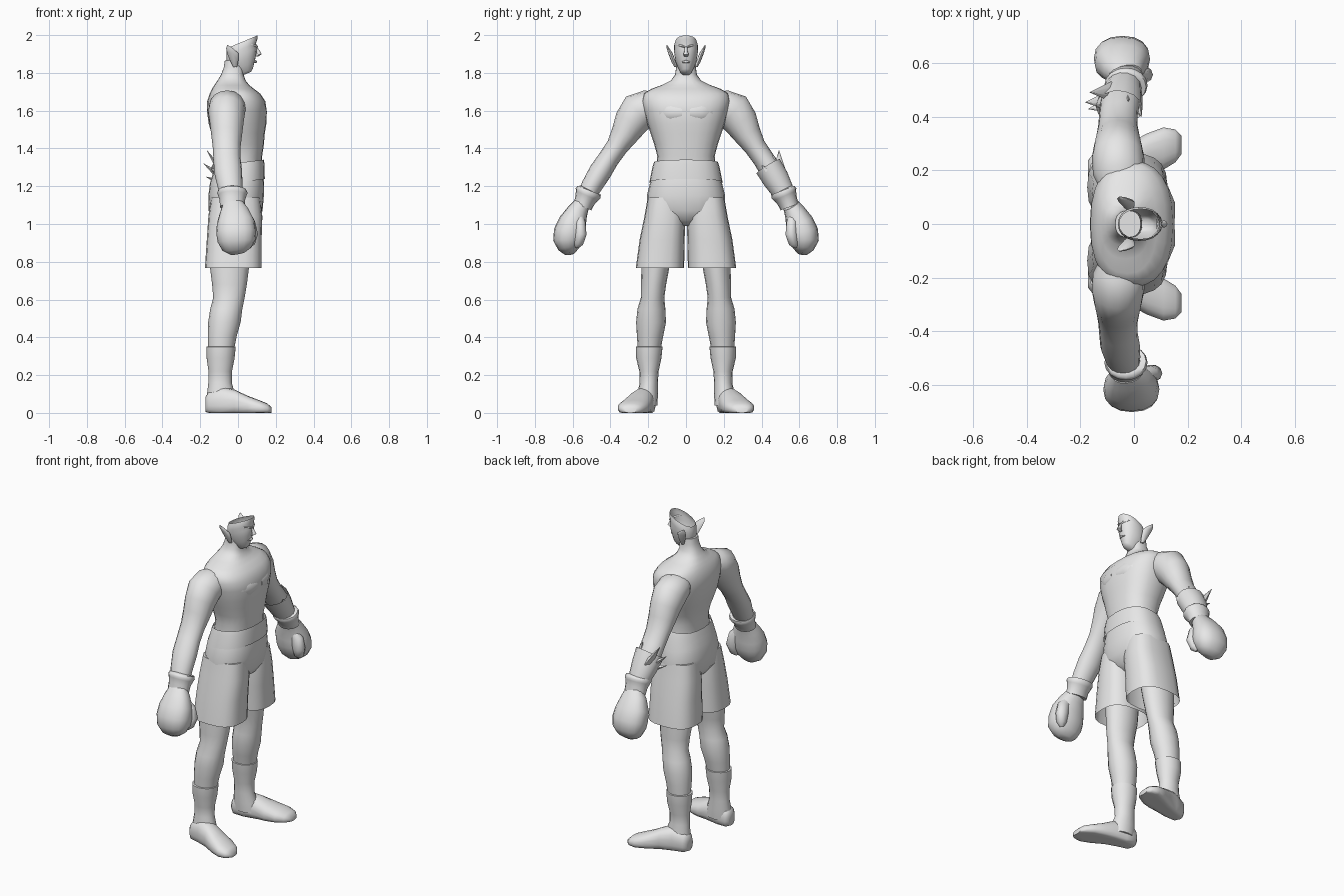
import bpy, bmesh, math
from mathutils import Vector

X, Y, Z = Vector((1, 0, 0)), Vector((0, 1, 0)), Vector((0, 0, 1))
grey = bpy.data.materials.new("light_grey")
grey.diffuse_color = (0.8, 0.8, 0.8, 1)


def loft(name, secs, u=X, t=None, n=16, power=2.0, caps=(True, True), tilt=0, side=1, floor=False):
    """Skin rings (x, y, z, radius_u, radius_v); t fixes the ring normal, otherwise it follows the path."""
    bm = bmesh.new()
    pts = [Vector(s[:3]) for s in secs]
    rings = []
    for i, s in enumerate(secs):
        d = t or (pts[min(i + 1, len(pts) - 1)] - pts[max(i - 1, 0)]).normalized()
        v = d.cross(u).normalized()
        w = v.cross(d).normalized()
        ring = []
        for k in range(n):
            a = 2 * math.pi * k / n
            c, q = math.cos(a), math.sin(a)
            c = math.copysign(abs(c) ** (2 / power), c)
            q = math.copysign(abs(q) ** (2 / power), q)
            p = pts[i] + w * (s[3] * c) + v * (s[4] * q)
            p.z += tilt * (p.x - pts[i].x)
            if floor:
                p.z = max(p.z, 0)
            p.y *= side
            ring.append(bm.verts.new(p))
        rings.append(ring)
    for a, b in zip(rings, rings[1:]):
        for k in range(n):
            bm.faces.new((a[k], a[(k + 1) % n], b[(k + 1) % n], b[k]))
    for r, on in ((rings[0], caps[0]), (rings[-1], caps[1])):
        if on:
            bm.faces.new(r)
    bmesh.ops.recalc_face_normals(bm, faces=bm.faces)
    me = bpy.data.meshes.new(name)
    bm.to_mesh(me)
    bm.free()
    me.shade_smooth()
    me.set_sharp_from_angle(angle=math.radians(50))
    me.materials.append(grey)
    ob = bpy.data.objects.new(name, me)
    bpy.context.collection.objects.link(ob)
    return ob


def body(rows, y=0):
    """Rows of (z, back x, front x, half width) to horizontal rings."""
    return [((a + b) / 2, y, z, (b - a) / 2, w) for z, a, b, w in rows]


# Torso and neck
loft("torso", body([
    (1.20, -.12, .12, .165), (1.28, -.11, .122, .16), (1.36, -.108, .128, .152), (1.42, -.12, .137, .168),
    (1.48, -.14, .142, .188), (1.53, -.155, .150, .205), (1.60, -.165, .152, .225), (1.65, -.163, .145, .235),
    (1.69, -.150, .118, .225), (1.715, -.138, .085, .185), (1.735, -.125, .06, .13),
    (1.76, -.108, .04, .08), (1.79, -.09, .03, .058), (1.83, -.075, .03, .052), (1.865, -.07, .025, .05)]),
    t=Z, n=24, power=2.4)

# Face shell, open behind the hairline
loft("head", body([
    (1.795, .02, .068, .018), (1.805, 0, .078, .030), (1.835, -.03, .088, .044), (1.865, -.05, .096, .056),
    (1.90, -.06, .10, .062), (1.925, -.06, .096, .063), (1.945, -.06, .103, .063),
    (1.965, -.055, .102, .056)]), t=Z, n=20, power=2.2, caps=(True, False), tilt=.42)
loft("nose", [(.093, 0, 1.942, .004, .006), (.107, 0, 1.915, .010, .009), (.112, 0, 1.898, .013, .014),
              (.10, 0, 1.888, .008, .010)], t=Z, n=8)
loft("lips", [(.086, -.022, 1.857, .003, .003), (.093, 0, 1.860, .008, .008), (.086, .022, 1.857, .003, .003)],
     t=Y, n=8)

# Shorts: hips and waistband
loft("shorts_hips", body([
    (1.29, -.125, .125, .172), (1.22, -.148, .138, .190), (1.15, -.157, .137, .207), (1.07, -.155, .13, .205),
    (1.02, -.12, .10, .12), (.99, -.08, .06, .04)]), t=Z, n=24, power=2.4)
loft("waistband", body([(1.22, -.150, .142, .194), (1.30, -.128, .140, .178), (1.325, -.12, .137, .170)]),
     t=Z, n=24, power=2.4, caps=(False, False), tilt=.12)

for s, tag in ((1, "left"), (-1, "right")):
    # Ear and brow
    loft(tag + "_ear", [(-.015, .054, 1.83, .010, .008), (-.02, .068, 1.865, .022, .012),
                        (-.028, .083, 1.905, .030, .012), (-.045, .095, 1.93, .018, .007),
                        (-.055, .101, 1.947, .002, .002)], t=Z, n=8, side=s)
    loft(tag + "_brow", [(.101, .006, 1.937, .006, .005), (.092, .028, 1.945, .007, .006),
                         (.068, .05, 1.948, .004, .003)], t=Y, n=8, side=s)

    # Chest muscle and shoulder blade
    loft(tag + "_pectoral", [(.10, .02, 1.59, .054, .05), (.095, .08, 1.59, .058, .065),
                             (.07, .14, 1.595, .058, .06), (.03, .19, 1.61, .04, .04)], t=Y, n=14, side=s)

    # Arm
    loft(tag + "_arm", [
        (-.05, .13, 1.64, .075, .055), (-.055, .19, 1.625, .098, .088), (-.06, .25, 1.595, .098, .104),
        (-.06, .29, 1.54, .090, .092), (-.06, .325, 1.475, .082, .074), (-.06, .365, 1.41, .074, .058),
        (-.058, .41, 1.345, .072, .056), (-.052, .455, 1.275, .074, .060), (-.042, .50, 1.20, .066, .055),
        (-.033, .535, 1.13, .055, .048)], side=s)

    # Glove: cuff, rolled rim, fist, thumb
    g = -.035 if s > 0 else 0
    loft(tag + "_glove_cuff", [
        (-.03, .512, 1.180, .058, .052), (-.03, .513, 1.178, .075, .066), (-.03, .518, 1.164, .081, .071),
        (-.03, .524, 1.150, .075, .064), (-.03, .535, 1.125, .067, .055), (-.03, .548, 1.09, .066, .050)], side=s)
    loft(tag + "_fist", [
        (-.027, .555, 1.10, .058, .045), (-.02 + g / 2, .575, 1.065, .078, .056), (-.012 + g, .60, 1.01, .100, .074),
        (-.01 + g, .618, .955, .105, .083), (-.008 + g, .625, .91, .100, .078), (-.005 + g, .62, .868, .078, .056),
        (g, .617, .843, .038, .026)], side=s, power=2.3)
    loft(tag + "_thumb", [
        (.02 + g, .565, 1.05, .025, .02), (.055 + g, .56, 1.00, .038, .030), (.068 + g, .558, .945, .038, .033),
        (.06 + g, .57, .90, .030, .028), (.05 + g, .58, .878, .012, .012)], n=10, side=s)

    # Shorts leg, open at the hem
    loft(tag + "_shorts_leg", [
        (-.012, .105, 1.14, .13, .098), (-.014, .112, 1.04, .143, .108), (-.02, .126, .92, .145, .119),
        (-.025, .138, .767, .150, .128)], t=Z, n=20, power=2.7, caps=(True, False), side=s)

    # Bare leg
    loft(tag + "_leg", [
        (-.03, .14, 1.00, .11, .085), (-.04, .155, .86, .108, .08), (-.045, .163, .76, .102, .073),
        (-.045, .172, .68, .092, .067), (-.048, .177, .61, .083, .062), (-.062, .183, .55, .085, .074),
        (-.072, .185, .48, .086, .079), (-.083, .19, .41, .077, .070), (-.09, .195, .33, .068, .060)],
        t=Z, side=s)

    # Boot shaft and foot
    loft(tag + "_boot_shaft", [
        (-.09, .195, .352, .066, .058), (-.09, .195, .350, .078, .071), (-.092, .197, .29, .074, .067),
        (-.094, .196, .22, .062, .051), (-.095, .197, .16, .062, .048), (-.09, .203, .10, .074, .055),
        (-.085, .207, .04, .080, .055)], t=Z, side=s)
    loft(tag + "_foot", [
        (-.172, .208, .045, .04, .03), (-.155, .21, .05, .06, .05), (-.09, .218, .055, .085, .057),
        (-.02, .237, .05, .074, .066), (.05, .262, .035, .056, .078), (.11, .282, .026, .042, .080),
        (.155, .292, .02, .030, .062), (.177, .295, .015, .015, .035)], u=Z, t=X, n=18, power=2.3,
        floor=True, side=s)

# Flared spiked bracer on the left forearm
loft("bracer", [(-.038, .515, 1.17, .066, .060), (-.048, .475, 1.24, .080, .072),
                (-.055, .435, 1.305, .088, .074)], n=14, caps=(False, False))
for i, (base, tip, r) in enumerate((
        ((-.085, .495, 1.27), (-.165, .492, 1.39), .038), ((-.10, .46, 1.255), (-.182, .455, 1.32), .036),
        ((-.09, .445, 1.22), (-.17, .43, 1.25), .032), ((-.03, .48, 1.27), (-.02, .46, 1.37), .034),
        ((.01, .45, 1.26), (.028, .40, 1.31), .032))):
    loft("bracer_spike_%d" % (i + 1), [(*base, r, r * .6), (*tip, .001, .001)], u=Y, n=6)
